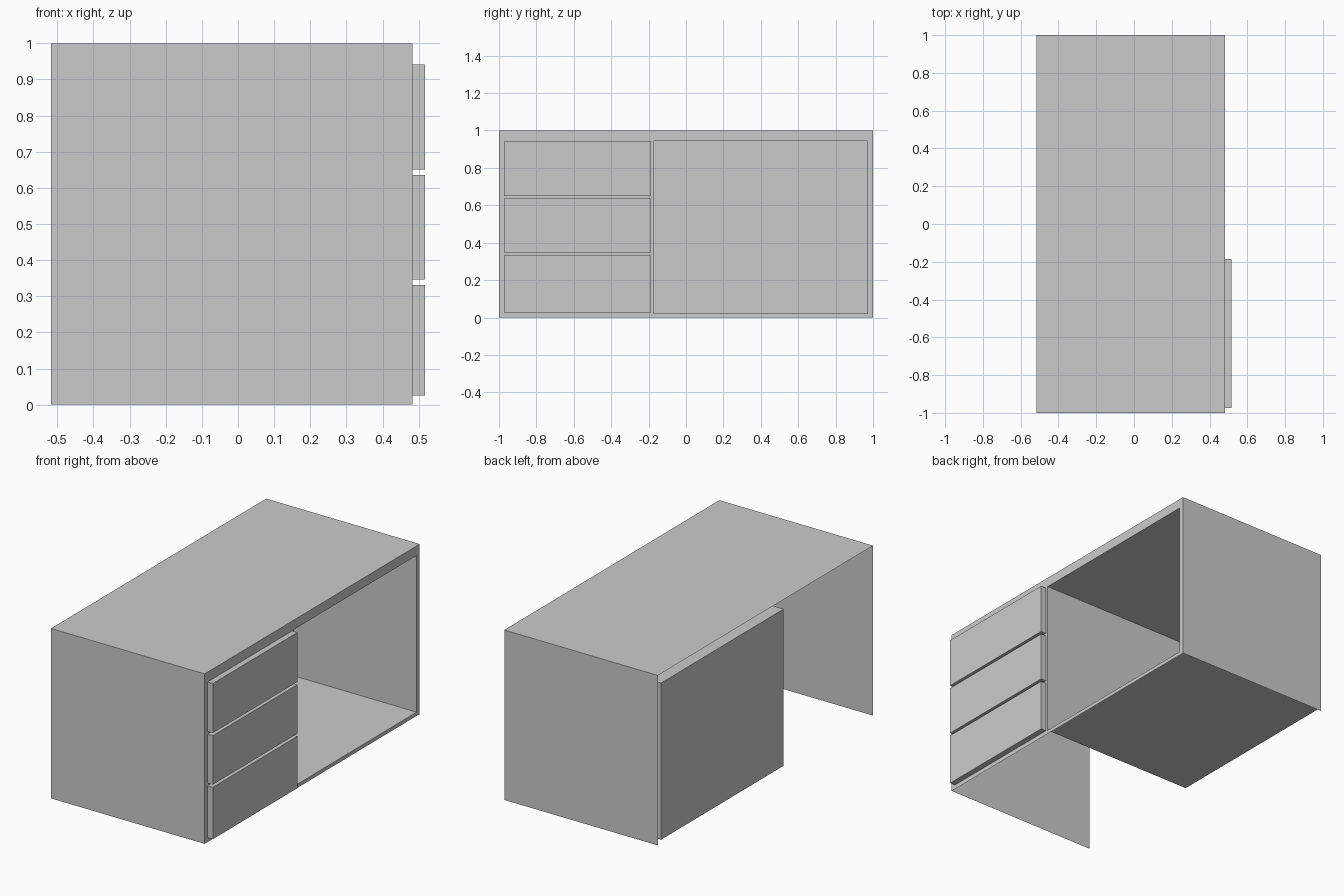
import bpy

if "Cube" in bpy.data.objects:
    bpy.data.objects.remove(bpy.data.objects["Cube"])

X0, X1, XD = -0.517, 0.483, 0.517          # back, front face, drawer face
DRAWER_Y = (-0.973, -0.186)
DRAWER_Z = [(0.026, 0.331), (0.347, 0.635), (0.651, 0.942)]
KNEE_Y, KNEE_Z = (-0.17, 0.971), (0.022, 0.944)


def make(name, verts, faces):
    mesh = bpy.data.meshes.new(name)
    mesh.from_pydata(verts, [], faces)
    obj = bpy.data.objects.new(name, mesh)
    bpy.context.collection.objects.link(obj)
    return obj


def sheet_box(name, xs, ys, zs, sides, inward=False):
    """Box of thin sheets, keeping only the listed sides."""
    verts = [(x, y, z) for x in xs for y in ys for z in zs]
    quads = {"-x": (0, 1, 3, 2), "+x": (4, 6, 7, 5), "-y": (0, 4, 5, 1),
             "+y": (2, 3, 7, 6), "-z": (0, 2, 6, 4), "+z": (1, 5, 7, 3)}
    faces = [quads[s][::-1] if inward else quads[s] for s in sides]
    return make(name, verts, faces)


# Outer shell: top and two ends, open at back and underneath
sheet_box("desk_shell", (X0, X1), (-1, 1), (0, 1), ["+z", "-y", "+y"])

# Knee recess: lined pocket open to the front
sheet_box("knee_recess", (X0, X1), KNEE_Y, KNEE_Z,
          ["-x", "-y", "+y", "-z", "+z"], inward=True)

# Drawers: raised fronts, hollow behind
for i, zs in enumerate(DRAWER_Z):
    sheet_box(f"drawer_{i + 1}", (X1, XD), DRAWER_Y, zs,
              ["+x", "-y", "+y", "-z", "+z"])

# Front frame: flat sheet with openings for the drawers and knee recess
openings = [(DRAWER_Y, zs) for zs in DRAWER_Z] + [(KNEE_Y, KNEE_Z)]
ys = sorted({-1, 1, *DRAWER_Y, *KNEE_Y})
zs = sorted({0, 1, *KNEE_Z, *(z for pair in DRAWER_Z for z in pair)})
n = len(zs)
verts = [(X1, y, z) for y in ys for z in zs]
faces = []
for i in range(len(ys) - 1):
    for j in range(n - 1):
        cy, cz = (ys[i] + ys[i + 1]) / 2, (zs[j] + zs[j + 1]) / 2
        if not any(a[0] < cy < a[1] and b[0] < cz < b[1] for a, b in openings):
            faces.append((i * n + j, (i + 1) * n + j,
                          (i + 1) * n + j + 1, i * n + j + 1))
make("front_frame", verts, faces)
